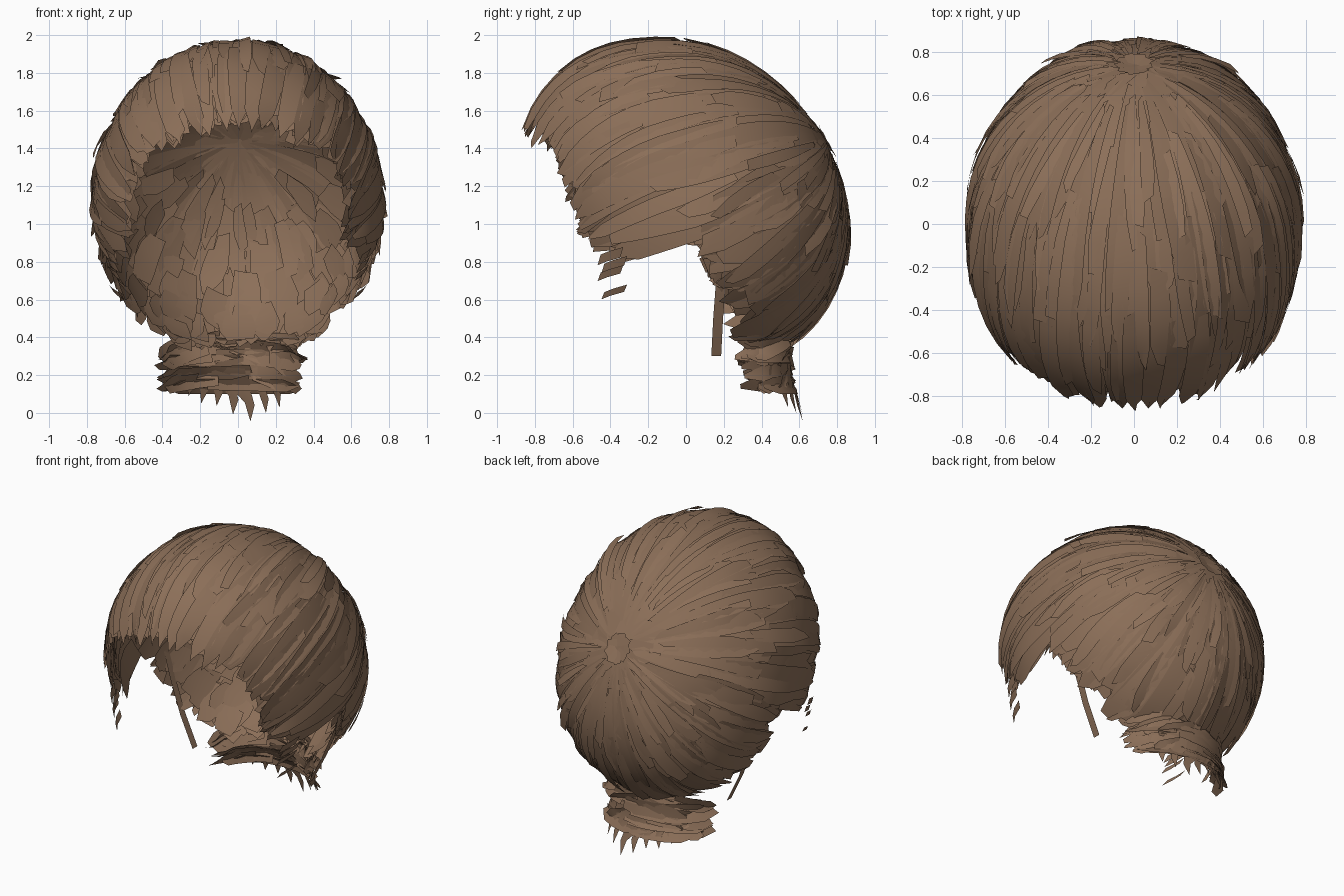
import bpy, math, random
from mathutils import Vector

random.seed(7)
if "Cube" in bpy.data.objects:
    bpy.data.objects.remove(bpy.data.objects["Cube"], do_unlink=True)

brown = bpy.data.materials.new("warm brown hair")
brown.use_nodes = True
COLOUR = (0.26, 0.158, 0.098, 1)
brown.diffuse_color = COLOUR
brown.node_tree.nodes["Principled BSDF"].inputs["Base Color"].default_value = COLOUR

# Whorl at the back of the head, from which all hair flows
CENTRE_Z = 1.12
CROWN = Vector((0, 0.925, 0.38)).normalized()
SIDE = Vector((1, 0, 0))
UP = SIDE.cross(CROWN)

# Lower edge of the hair as height against depth: fringe, temple, ear, nape
HAIRLINE = [(-0.95, 1.6), (-0.78, 1.56), (-0.74, 1.45), (-0.69, 1.42), (-0.62, 1.3),
            (-0.57, 1.06), (-0.5, 0.9), (-0.3, 0.87), (0, 0.94), (0.08, 0.91),
            (0.14, 0.76), (0.2, 0.7), (0.24, 0.5), (0.3, 0.38), (0.9, 0.35)]


def hairline(y):
    for (y0, z0), (y1, z1) in zip(HAIRLINE, HAIRLINE[1:]):
        if y <= y1:
            return z0 + (z1 - z0) * (y - y0) / (y1 - y0)
    return HAIRLINE[-1][1]


def scalp(phi, theta, lift=0.0):
    """Point on the head at angle phi around the whorl and theta away from it."""
    d = CROWN * math.cos(theta) + (SIDE * math.cos(phi) + UP * math.sin(phi)) * math.sin(theta)
    lean = 0.14 if d.z > 0 else 0.16
    depth = d.y if d.y > 0 else -abs(d.y) ** 0.87
    z = d.z * (0.845 + lift)
    return Vector((d.x * (0.762 + lift), depth * (0.842 + lift) - lean * z, CENTRE_Z + z))


def reach(phi):
    """How far a strand can run before it meets the hairline."""
    theta = 0.1
    while theta < 2.7:
        p = scalp(phi, theta)
        if p.z < hairline(p.y):
            break
        theta += 0.02
    return theta


def add_ribbon(verts, faces, rows):
    base, n = len(verts), len(rows[0])
    for row in rows:
        verts.extend(row)
    for r in range(len(rows) - 1):
        for c in range(n - 1):
            a = base + r * n + c
            faces.append((a, a + 1, a + n + 1, a + n))


def add_lock(verts, faces, phi, start, end, width, lift0, lift1, tip=0.4):
    """A slightly rolled lock lying on the head, with a tapered, slanted end."""
    steps = max(3, int((end - start) / 0.12))
    slant = random.uniform(-0.06, 0.06)
    bend = random.uniform(-0.08, 0.08)
    roll = random.uniform(-0.022, 0.022)
    rows = []
    for i in range(steps + 1):
        t = i / steps
        theta = start + (end - start) * t
        w = width * (tip if i == steps else 0.8 + 0.2 * math.sin(math.pi * t))
        lift = lift0 + (lift1 - lift0) * t
        skew = slant if i in (0, steps) else 0
        twist = roll * min(1, theta)
        rows.append([scalp(phi + bend * t * t + s * w, max(0.01, theta + s * skew),
                           lift + twist * s) for s in (-0.5, 0, 0.5)])
    add_ribbon(verts, faces, rows)


def make(name, verts, faces):
    mesh = bpy.data.meshes.new(name)
    mesh.from_pydata(verts, [], faces)
    mesh.materials.append(brown)
    mesh.polygons.foreach_set("use_smooth", [True] * len(faces))
    mesh.update()
    obj = bpy.data.objects.new(name, mesh)
    bpy.context.collection.objects.link(obj)


# Long locks covering the whole head from whorl to hairline
verts, faces = [], []
COUNT = 48
for i in range(COUNT):
    phi = math.tau * i / COUNT
    end = reach(phi) + random.uniform(-0.05, 0.05)
    add_lock(verts, faces, phi, random.uniform(0.08, 0.2), end, 1.5 * math.tau / COUNT,
             random.uniform(-0.006, 0.004), random.uniform(-0.006, 0.01))
make("long_locks", verts, faces)

# Small crossing locks closing the whorl
verts, faces = [], []
for i in range(9):
    a = math.tau * i / 9
    middle = scalp(a, 0.1, 0.002)
    run = (scalp(a + 0.5, 0.3, 0.0) - scalp(a + 2.9, 0.14, 0.002))
    across = run.cross(Vector((0, 0.9, 0.4))).normalized() * 0.05
    add_ribbon(verts, faces, [[middle - run * 0.5 - across * 0.5, middle - run * 0.5 + across * 0.5],
                              [middle - across, middle + across],
                              [scalp(a + 0.2, 0.3) - across, scalp(a + 0.2, 0.3) + across]])
make("whorl_locks", verts, faces)


# Shorter overlapping locks inside and outside the long ones
def scatter(name, count, lengths, widths, lift_low, lift_high, flare):
    verts, faces = [], []
    for i in range(count):
        phi = math.tau * (i + random.random()) / count
        limit = reach(phi)
        length = random.uniform(*lengths)
        end = min(limit + random.uniform(-0.05, 0.05), random.uniform(0.4, 1.25) * limit)
        lift = random.uniform(lift_low, lift_high)
        add_lock(verts, faces, phi, max(random.uniform(0.12, 0.4), end - length), end,
                 random.uniform(*widths), lift, lift + random.uniform(0, flare),
                 random.uniform(0.2, 0.75))
    make(name, verts, faces)


scatter("inner_locks", 280, (0.25, 0.45), (0.16, 0.28), -0.045, -0.01, 0.012)
scatter("outer_locks", 220, (0.5, 1.2), (0.1, 0.18), 0.0, 0.01, 0.02)
scatter("flyaway_locks", 60, (0.35, 0.8), (0.08, 0.14), 0.008, 0.018, 0.03)

# Broad pointed fringe tips over the forehead
verts, faces = [], []
for i in range(9):
    phi = math.pi / 2 + (i - 4) * 0.135
    end = reach(phi) + random.uniform(0.08, 0.12)
    add_lock(verts, faces, phi, end - random.uniform(0.6, 0.9), end, 0.15, 0.01, 0.04, 0.08)
make("fringe_tips", verts, faces)


# Thin lock hanging behind each ear, and loose wisps at each temple
def strip(verts, faces, path, half):
    add_ribbon(verts, faces, [[Vector(p) - Vector(half), Vector(p) + Vector(half)] for p in path])


for label, s in (("left", 1), ("right", -1)):
    verts, faces = [], []
    strip(verts, faces, [(s * 0.69, 0.2, 0.9), (s * 0.62, 0.185, 0.7),
                         (s * 0.54, 0.17, 0.5), (s * 0.44, 0.16, 0.3)], (0, 0.026, 0))
    make(label + "_ear_lock", verts, faces)
    verts, faces = [], []
    for k, z in enumerate((0.83, 0.785, 0.74, 0.64)):
        y = -0.41 + 0.02 * (k % 2)
        x = 0.675 - 0.008 * k
        strip(verts, faces, [(s * (x + 0.02), y + 0.07, z + 0.02), (s * x, y, z),
                             (s * (x - 0.03), y - 0.05, z - 0.02)], (s * 0.012, 0.008, 0.028 - 0.003 * k))
    make(label + "_temple_wisps", verts, faces)


# Nape: curved locks swept around the neck and flaring at the bottom
def neck(a, z, lift=0.0):
    flare = 1 + 0.9 * max(0, 0.2 - z) + 0.25 * max(0, z - 0.3) + lift
    return Vector((-0.03 + 0.36 * flare * math.sin(a), 0.27 + 0.29 * flare * math.cos(a), z))


verts, faces = [], []
for i in range(40):
    s = 1 if i % 2 else -1
    a0 = s * random.uniform(-0.4, 0.7)
    a1 = s * random.uniform(0.7, 1.65)
    z0 = random.uniform(0.16, 0.4)
    drop = random.uniform(-0.03, 0.14)
    lift = random.uniform(-0.1, 0.02)
    roll = random.uniform(-0.06, 0.1)
    rows = []
    for k in range(6):
        t = k / 5
        h = 0.04 * (0.3 if k == 5 else 1)
        a = a0 + (a1 - a0) * t
        z = max(0.14, z0 - drop * t)
        rows.append([neck(a, z + c * h, lift + 0.07 * t - c * roll) for c in (-1, 0, 1)])
    add_ribbon(verts, faces, rows)
# Downward tails at the back of the neck, sweeping to one side
for i in range(7):
    a = -0.85 + 0.21 * i
    low = 0.005 + 0.14 * abs(a + 0.01) + random.uniform(0, 0.03) * (i != 4)
    rows = []
    for k in range(6):
        t = k / 5
        w = 0.14 * (0.2 if k == 5 else 1)
        z = 0.38 + (low - 0.38) * t
        rows.append([neck(a + 0.2 * t + c * w, z - 0.05 * t * c, 0.04 * t - 0.03) for c in (-1, 0, 1)])
    add_ribbon(verts, faces, rows)
make("nape_locks", verts, faces)
